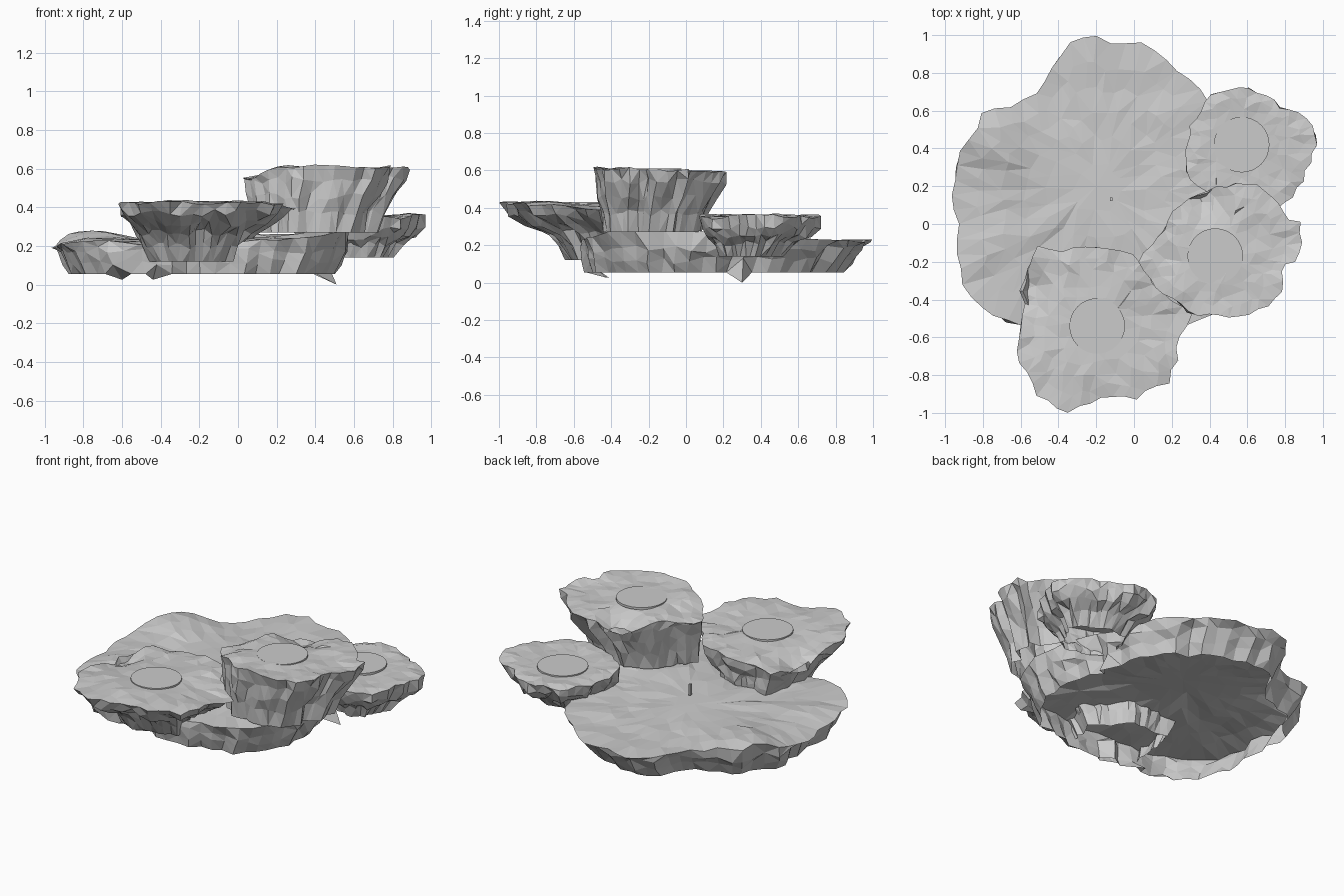
import bpy, bmesh, math, random
from mathutils import Vector, noise

if "Cube" in bpy.data.objects:
    bpy.data.objects.remove(bpy.data.objects["Cube"])

random.seed(7)


def even_loop(pts, n):
    """Resample a closed outline evenly by length."""
    p = [Vector(q) for q in pts]
    seg = [(p[(i + 1) % len(p)] - p[i]).length for i in range(len(p))]
    total, out, i, acc = sum(seg), [], 0, 0.0
    for k in range(n):
        d = total * k / n
        while acc + seg[i] < d:
            acc += seg[i]
            i += 1
        out.append(p[i].lerp(p[(i + 1) % len(p)], (d - acc) / seg[i]))
    return out


def rock(name, outline, center, top, sides, n=46, rim=0.012, rough=0.02,
         rings=(0.82, 0.66, 0.5, 0.34, 0.16), spikes=(), underside=None):
    """Open-bottomed rock: uneven top, faceted walls. sides = (scale, z, dx, dy)."""
    c = Vector(center)
    bm = bmesh.new()
    loop = even_loop(outline, n)
    loop = [p + (p - c).normalized() * random.uniform(-rim, rim) for p in loop]
    # vertical creases shared by all wall levels
    crease = [random.uniform(-0.045, 0.045) for _ in range(n)]

    def height(p):
        q = Vector((p.x * 5, p.y * 5, c.x * 9))
        amp = min(1, ((p - c).length / 0.26) ** 2)
        return top(p.x, p.y) + amp * (0.018 * noise.noise(q) + 0.016 * noise.noise(q * 2.7))

    def ring(scale, zfun, shift=(0, 0), jit=0.0, cr=0.0):
        vs = []
        for i, p in enumerate(loop):
            s = scale * (1 + cr * crease[i])
            q = c + Vector(shift) + (p - c) * s
            q += Vector((random.uniform(-jit, jit), random.uniform(-jit, jit)))
            vs.append(bm.verts.new((q.x, q.y, zfun(q))))
        return vs

    def bridge(a, b, flip=None):
        flipped = []
        for i in range(n):
            j = (i + 1) % n
            f = bm.faces.new((a[i], a[j], b[j], b[i]))
            if flip and flip(a[i].co) and flip(a[j].co):
                f.normal_flip()
                flipped.append(f)
        return flipped

    # top surface
    edge = ring(1, height)
    prev, inner, lip = edge, [], []
    for k, s in enumerate(rings):
        cur = ring(s, height, jit=0.016)
        lip += bridge(prev, cur, underside if k == 0 else None)
        prev = cur
        inner += cur if k else []
    mid = bm.verts.new((c.x, c.y, height(c)))
    for i in range(n):
        bm.faces.new((prev[i], prev[(i + 1) % n], mid))
    # walls
    prev = edge
    for k, (s, z, dx, dy) in enumerate(sides):
        amp = 0 if k == len(sides) - 1 else rough
        cur = ring(s, lambda q: z + random.uniform(-amp, amp), (dx, dy), rough * 0.4, 1.0)
        bridge(cur, prev)
        prev = cur
    for x, y, z in spikes:
        v = min(prev, key=lambda w: (w.co.xy - Vector((x, y))).length)
        v.co = (x, y, z)
    # merge slivers towards the middle of the top into irregular facets
    bmesh.ops.remove_doubles(bm, verts=inner + [mid], dist=0.045)
    # the downward-facing lip is a loose patch
    if lip:
        bmesh.ops.split(bm, geom=lip)
    bmesh.ops.triangulate(bm, faces=bm.faces[:], quad_method='SHORT_EDGE')
    me = bpy.data.meshes.new(name)
    bm.to_mesh(me)
    bm.free()
    ob = bpy.data.objects.new(name, me)
    bpy.context.collection.objects.link(ob)
    return ob


def bump(x, y, cx, cy, r, h):
    return h * math.exp(-((x - cx) ** 2 + (y - cy) ** 2) / (r * r))


# broad base slab; the back lip faces downward (outlines run counter-clockwise)
rock("base_rock",
     [(.58, -.2), (.56, .05), (.53, .25), (.46, .45), (.39, .69), (.3, .75), (.17, .88),
      (.05, .95), (-.15, .96), (-.25, 1.01), (-.33, .96), (-.43, .85), (-.51, .7), (-.62, .63),
      (-.8, .6), (-.84, .48), (-.94, .38), (-.965, .1), (-.93, 0), (-.94, -.15), (-.9, -.33),
      (-.79, -.47), (-.6, -.53), (-.3, -.55), (.1, -.56), (.32, -.52), (.5, -.43)],
     (-.2, .2),
     lambda x, y: .22 + .03 * max(0, x) + bump(x, y, -.74, .45, .2, .055)
     + bump(x, y, -.1, .1, .4, .025) + bump(x, y, -.75, -.2, .2, .015)
     + bump(x, y, .5, -.2, .35, .05) - .02 * max(0, -x - .85) * 10,
     [(.97, .18, 0, -.01), (.93, .12, 0, -.03), (.89, .055, 0, -.045)],
     n=64, spikes=[(.51, .3, 0), (-.44, -.42, .025), (-.6, -.41, .025)],
     underside=lambda p: p.y > .64 and p.x > -.53)

# front ledge
rock("front_rock",
     [(.3, -.48), (.1, -.32), (.02, -.18), (-.1, -.13), (-.25, -.11), (-.4, -.14), (-.52, -.12),
      (-.56, -.24), (-.6, -.36), (-.58, -.47), (-.6, -.55), (-.62, -.7), (-.56, -.8),
      (-.5, -.92), (-.36, -1.0), (-.25, -.96), (-.15, -.9), (0, -.925), (.08, -.87),
      (.18, -.84), (.23, -.72), (.22, -.65)],
     (-.19, -.52),
     lambda x, y: .425 - .08 * max(0, x) - .04 * max(0, y + .4)
     - bump(x, y, -.58, -.35, .13, .08),
     [(.95, .37, -.01, .01), (.82, .32, -.02, .04), (.68, .27, -.04, .09),
      (.6, .2, -.04, .11), (.52, .12, -.04, .12)])

# tall rock
rock("tall_rock",
     [(.88, -.1), (.87, .02), (.81, .03), (.74, .14), (.66, .22), (.52, .21), (.42, .19),
      (.3, .14), (.2, .06), (.15, -.05), (.06, -.14), (.03, -.2), (.1, -.32), (.2, -.39),
      (.3, -.47), (.48, -.5), (.63, -.47), (.75, -.4), (.8, -.32), (.79, -.22), (.87, -.2)],
     (.44, -.15),
     lambda x, y: .6 - .3 * max(0, .2 - x) - bump(x, y, .36, .14, .13, .08)
     + bump(x, y, .42, -.35, .15, .015),
     [(.96, .54, -.01, 0), (.88, .46, -.03, -.02), (.79, .37, -.05, -.03),
      (.74, .27, -.06, -.04)])

# low rock
rock("low_rock",
     [(.965, .42), (.94, .52), (.87, .6), (.78, .62), (.7, .69), (.55, .72), (.4, .68),
      (.34, .58), (.28, .52), (.29, .45), (.26, .38), (.28, .27), (.36, .18), (.5, .1),
      (.68, .07), (.8, .1), (.9, .24)],
     (.6, .41),
     lambda x, y: .355 - .05 * max(0, y - .5) + .02 * max(0, .5 - x),
     [(.97, .3, 0, 0), (.85, .25, 0, -.01), (.66, .21, 0, -.03), (.52, .14, 0, -.05)],
     n=42)

# round inset pads on the three rock tops
for name, x, y, z in (("front_pad", -.195, -.54, .425), ("tall_pad", .43, -.17, .603),
                      ("low_pad", .57, .42, .358)):
    bpy.ops.mesh.primitive_cylinder_add(vertices=32, radius=.147, depth=.014,
                                        location=(x, y, z))
    bpy.context.object.name = name

# small upright peg on the base
bpy.ops.mesh.primitive_cube_add(size=1, location=(-.12, .13, .285))
bpy.context.object.name = "peg"
bpy.context.object.scale = (.012, .018, .07)
